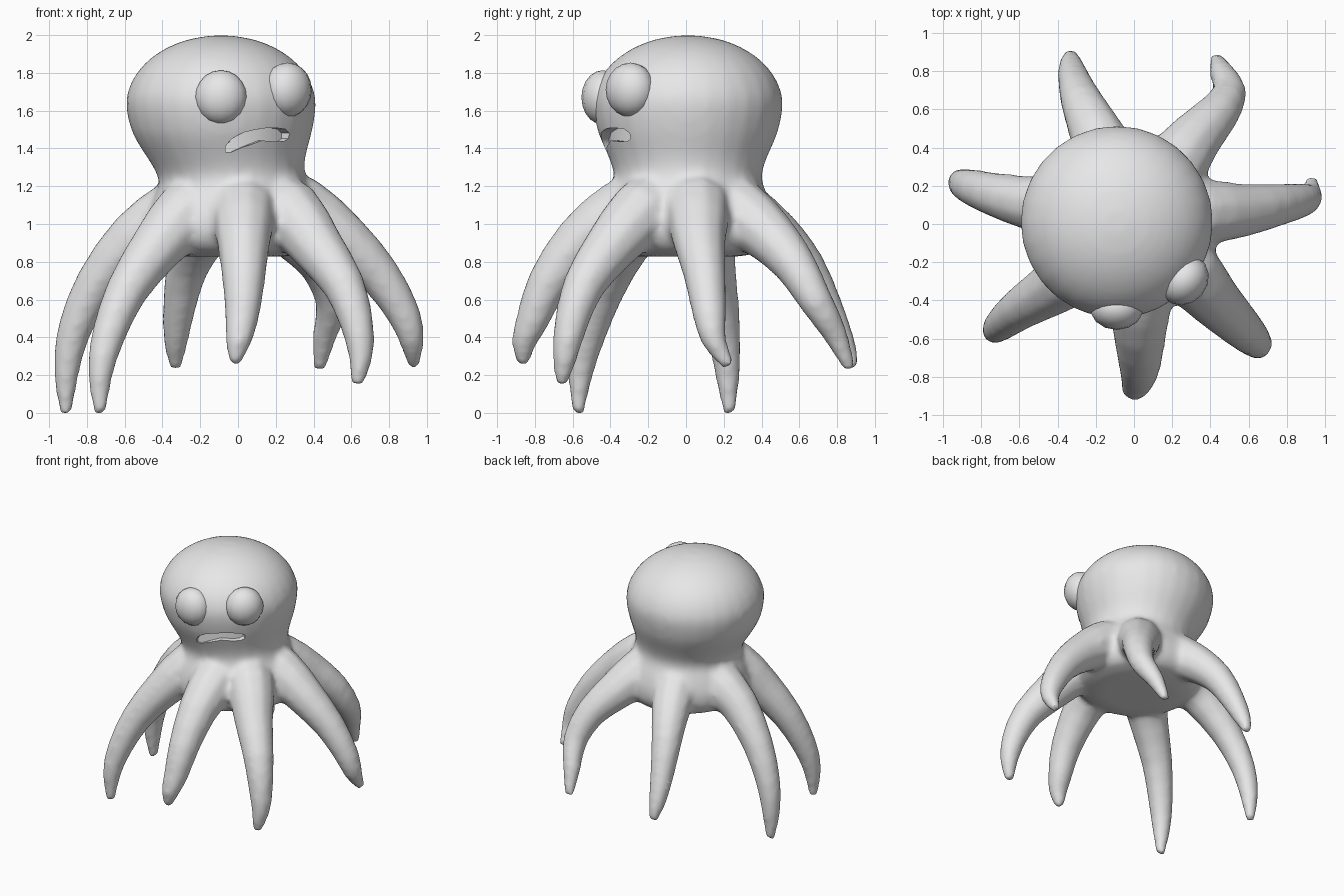
import bpy, bmesh, math
from mathutils import Vector

cube = bpy.data.objects.get("Cube")
if cube:
    bpy.data.objects.remove(cube, do_unlink=True)

skin = bpy.data.materials.new("plain_grey")
skin.use_nodes = True
GREY = (0.8, 0.8, 0.8, 1)
skin.diffuse_color = GREY
skin.node_tree.nodes["Principled BSDF"].inputs["Base Color"].default_value = GREY


def loft(bm, rings):
    """Bridge equal rings of points into a closed, capped skin."""
    loops = [[bm.verts.new(p) for p in ring] for ring in rings]
    n = len(loops[0])
    for a, b in zip(loops, loops[1:]):
        for i in range(n):
            j = (i + 1) % n
            bm.faces.new((a[i], a[j], b[j], b[i]))
    bm.faces.new(loops[0][::-1])
    bm.faces.new(loops[-1])


def rounded(path, steps=3):
    """Add points between the given ones along a flowing curve."""
    pts = [Vector(p) for p in path]
    pts = [pts[0]] + pts + [pts[-1]]
    result = []
    for a, b, c, d in zip(pts, pts[1:], pts[2:], pts[3:]):
        for k in range(steps):
            t = k / steps
            result.append(b + (c - a) * (t / 2) + (a - 2.5 * b + 2 * c - d / 2) * t ** 2
                          + (1.5 * (b - c) + (d - a) / 2) * t ** 3)
    return result + [pts[-1]]


def circle(centre, u, v, radius, sides):
    angles = [math.tau * k / sides for k in range(sides)]
    return [centre + radius * (math.cos(a) * u + math.sin(a) * v) for a in angles]


def tube(bm, path, sides):
    """Sweep circles of varying radius along a path of (x, y, z, radius)."""
    path = rounded(path, 2)
    pts = [p.to_3d() for p in path]
    side, rings = None, []
    for i, p in enumerate(pts):
        t = (pts[min(i + 1, len(pts) - 1)] - pts[max(i - 1, 0)]).normalized()
        side = t.orthogonal() if side is None else side - t * side.dot(t)
        side.normalize()
        rings.append(circle(p, side, t.cross(side), path[i][3], sides))
    loft(bm, rings)


def make_object(name, bm):
    bmesh.ops.recalc_face_normals(bm, faces=bm.faces)
    mesh = bpy.data.meshes.new(name)
    bm.to_mesh(mesh)
    bm.free()
    mesh.materials.append(skin)
    obj = bpy.data.objects.new(name, mesh)
    bpy.context.collection.objects.link(obj)
    return obj


# Head, neck and skirt as level rings: centre x, height, radius
HEAD_X = -0.09
profile = [
    (-0.02, 0.83, 0.26), (-0.02, 0.86, 0.4), (-0.02, 0.94, 0.46), (-0.02, 1.04, 0.462),
    (-0.02, 1.14, 0.43), (-0.025, 1.22, 0.395), (-0.045, 1.29, 0.396), (-0.068, 1.38, 0.43),
    (-0.085, 1.49, 0.477), (HEAD_X, 1.63, 0.504),
]
# The dome closes the head as a half ellipse
for degrees in (14, 28, 42, 56, 70, 83):
    a = math.radians(degrees)
    profile.append((HEAD_X, 1.63 + 0.373 * math.sin(a), 0.504 * math.cos(a)))
bm = bmesh.new()
loft(bm, [circle(Vector((x, 0.01, z)), Vector((1, 0, 0)), Vector((0, 1, 0)), r, 28)
          for x, z, r in rounded(profile, 2)])

# Seven tentacles: spine points, all sharing one taper
TAPER = (0.178, 0.145, 0.115, 0.092, 0.068, 0.034)
tentacles = [
    # front
    [(.03, -.35, 1.06), (.03, -.56, .91), (.03, -.73, .69), (.02, -.81, .5), (0, -.86, .37), (-.02, -.86, .26)],
    # front left
    [(.28, -.24, 1.06), (.42, -.4, .88), (.56, -.54, .68), (.63, -.61, .47), (.65, -.64, .3), (.63, -.66, .15)],
    # left
    [(.34, .06, 1.08), (.56, .07, .92), (.75, .1, .73), (.88, .125, .52), (.92, .15, .38), (.93, .23, .25)],
    # back left
    [(.2, .29, 1.06), (.32, .45, .93), (.44, .58, .78), (.5, .69, .59), (.46, .79, .42), (.43, .87, .23)],
    # back right
    [(-.12, .29, 1.06), (-.2, .48, .93), (-.27, .63, .77), (-.31, .74, .57), (-.33, .83, .38), (-.33, .89, .24)],
    # right
    [(-.34, .09, 1.06), (-.55, .11, .93), (-.75, .16, .69), (-.87, .2, .43), (-.91, .22, .2), (-.91, .23, 0)],
    # front right
    [(-.28, -.23, 1.05), (-.43, -.34, .88), (-.59, -.44, .65), (-.69, -.52, .4), (-.73, -.56, .2), (-.73, -.57, 0)],
]
for spine in tentacles:
    x, y, z = spine[0]
    path = [(x * 0.5, y * 0.5, 1.13, 0.18)] + [(*p, r) for p, r in zip(spine, TAPER)]
    tube(bm, path, 10)
body = make_object("octopus_body", bm)

# Mouth cutter: a frowning slot wrapped around the head
bm = bmesh.new()
slot = []
for x, top, low in [(-.065, 1.415, 1.385), (-.03, 1.455, 1.385), (.03, 1.488, 1.41), (.13, 1.51, 1.445),
                    (.2, 1.512, 1.44), (.245, 1.505, 1.44), (.268, 1.485, 1.455)]:
    a = math.asin((x - HEAD_X) / 0.47)
    slot.append([(HEAD_X + r * math.sin(a), 0.01 - r * math.cos(a), z)
                 for r, z in ((0.58, top), (0.42, top), (0.42, low), (0.58, low))])
loft(bm, slot)
cutter = make_object("mouth_cutter", bm)
cutter.hide_render = True

# Fuse the parts into one soft skin, then cut the mouth
remesh = body.modifiers.new("fuse", 'REMESH')
remesh.mode = 'VOXEL'
remesh.voxel_size = 0.02
soften = body.modifiers.new("soften", 'SMOOTH')
soften.factor = 0.5
soften.iterations = 14
cut = body.modifiers.new("mouth", 'BOOLEAN')
cut.operation = 'DIFFERENCE'
cut.solver = 'EXACT'
cut.object = cutter
bpy.context.view_layer.update()
graph = bpy.context.evaluated_depsgraph_get()
fused = bpy.data.meshes.new_from_object(body.evaluated_get(graph))
body.modifiers.clear()
body.data = fused
bpy.data.objects.remove(cutter, do_unlink=True)

# Rest the lowest tentacle on the ground
low = min(v.co.z for v in fused.vertices)
for v in fused.vertices:
    v.co.z -= low

# Bulging eyes, flattened against the head: turn, distance, height, depth
eyes = []
for name, angle, reach, z, depth in (("right_eye", 0.0, 0.45, 1.67, 0.79),
                                     ("left_eye", 0.86, 0.465, 1.71, 0.84)):
    bm = bmesh.new()
    bmesh.ops.create_uvsphere(bm, u_segments=14, v_segments=10, radius=0.144)
    eye = make_object(name, bm)
    eye.scale = (0.97, depth, 1)
    eye.rotation_euler.z = angle
    eye.location = (HEAD_X + reach * math.sin(angle), 0.01 - reach * math.cos(angle), z)
    eyes.append(eye)

# Smooth shading with crisp mouth edges
bpy.ops.object.select_all(action='DESELECT')
for obj in [body] + eyes:
    obj.select_set(True)
bpy.context.view_layer.objects.active = body
bpy.ops.object.shade_smooth_by_angle(angle=math.radians(40))
